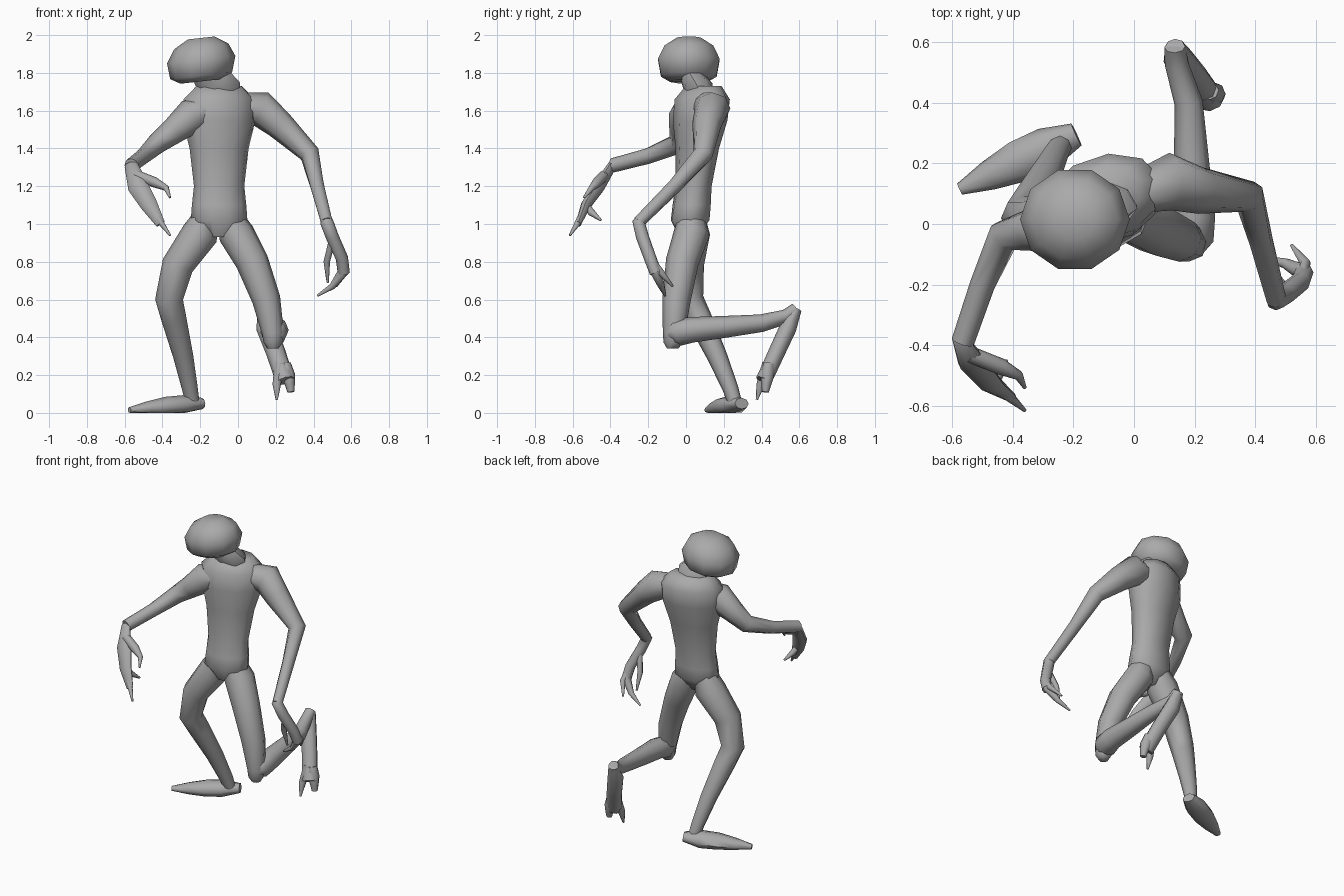
import bpy
import bmesh
from math import cos, sin, radians, tau
from mathutils import Vector, Matrix

default_cube = bpy.data.objects.get("Cube")
if default_cube:
    bpy.data.objects.remove(default_cube, do_unlink=True)

RIGHTWARD = Vector((1, 0, 0))
BACKWARD = Vector((0, 1, 0))
UPWARD = Vector((0, 0, 1))

# The whole figure has one plain grey skin
skin = bpy.data.materials.new("grey_skin")
skin.use_nodes = True
grey = (.4, .4, .4, 1)
skin.diffuse_color = grey
skin.node_tree.nodes["Principled BSDF"].inputs["Base Color"].default_value = grey


def loft(name, path, widths, flat=1, side=RIGHTWARD, axis=None, twist=0, sides=8):
    """Skin elliptical rings along a path, square to it unless an axis is given."""
    bm = bmesh.new()
    centres = [Vector(point) for point in path]
    last = len(centres) - 1
    rings = []
    for i, (centre, width) in enumerate(zip(centres, widths)):
        before = centre - centres[max(i - 1, 0)]
        after = centres[min(i + 1, last)] - centre
        along = (axis or before.normalized() + after.normalized()).normalized()
        across = (side - along * along.dot(side)).normalized()
        across = Matrix.Rotation(radians(twist) * i / last, 3, along) @ across
        outward = along.cross(across) * flat
        ring = []
        for k in range(sides):
            angle = tau * k / sides
            point = centre + width * (across * cos(angle) + outward * sin(angle))
            point.z = max(point.z, 0)  # soles rest flat on the floor
            ring.append(bm.verts.new(point))
        rings.append(ring)
    for low, high in zip(rings, rings[1:]):
        for k in range(sides):
            bm.faces.new((low[k - 1], low[k], high[k], high[k - 1]))
    bm.faces.new(rings[0])
    bm.faces.new(rings[-1])
    bmesh.ops.recalc_face_normals(bm, faces=bm.faces)
    mesh = bpy.data.meshes.new(name)
    bm.to_mesh(mesh)
    bm.free()
    mesh.materials.append(skin)
    part = bpy.data.objects.new(name, mesh)
    bpy.context.collection.objects.link(part)
    bpy.ops.object.select_all(action="DESELECT")
    part.select_set(True)
    bpy.context.view_layer.objects.active = part
    bpy.ops.object.shade_smooth_by_angle(angle=radians(60))


def limb(name, *joints, thick, thin, fall=1, flat=1, side=RIGHTWARD):
    """Loft through the joints, narrowing with the distance travelled."""
    points = [Vector(joint) for joint in joints]
    travelled = [0]
    for start, end in zip(points, points[1:]):
        travelled.append(travelled[-1] + (end - start).length)
    remaining = [1 - distance / travelled[-1] for distance in travelled]
    widths = [thin + (thick - thin) * share ** fall for share in remaining]
    widths[0] *= .6  # the root tucks into the part it grows from
    loft(name, points, widths, flat, side)


def finger(name, *joints, thick=.03):
    """A digit that narrows to a point."""
    limb(name, *joints, thick=thick, thin=.006)


# Torso leans back as it rises and twists the left shoulder backward
torso_heights = (.93, 1.02, 1.1, 1.2, 1.4, 1.55, 1.66, 1.73)
loft("torso",
     path=[(-.1, (height - .8) / 10, height) for height in torso_heights],
     widths=(.07, .15, .145, .135, .16, .2, .2, .13),
     flat=.7, axis=UPWARD, twist=22, sides=10)

# Neck and head, the head rolled to one side
limb("neck", (-.08, .1, 1.64), (-.1, .07, 1.71), (-.13, .04, 1.76), (-.18, .01, 1.82),
     thick=.14, thin=.08, flat=.65)
head_heights = (1.755, 1.785, 1.87, 1.94, 1.985)
loft("head",
     path=[(-.195, .015, height) for height in head_heights],
     widths=(.11, .165, .182, .145, .07),
     flat=.94, axis=UPWARD - RIGHTWARD / 9, sides=10)

# Left arm hangs with the forearm swung forward
left_wrist = (.47, -.25, 1.01)
left_palm = (.55, -.19, .82)
limb("left_arm",
     (0, .1, 1.63), (.12, .14, 1.61), (.22, .11, 1.525),
     (.38, .09, 1.37), (.42, -.06, 1.2), left_wrist,
     thick=.115, thin=.033, fall=2, side=RIGHTWARD + UPWARD)
limb("left_palm", (.465, -.22, 1.05), left_wrist, (.5, -.23, .93),
     left_palm, (.56, -.16, .74),
     thick=.036, thin=.032, side=BACKWARD)
finger("left_inner_finger", left_palm, (.56, -.16, .75), (.5, -.13, .67),
       (.42, -.11, .62), thick=.04)
finger("left_outer_finger", left_palm, (.565, -.13, .74), (.52, -.07, .67))
finger("left_thumb", (.5, -.22, .92), (.47, -.18, .8), (.475, -.15, .69))

# Right arm reaches forward with a drooping hand
right_wrist = (-.565, -.39, 1.31)
right_palm = (-.47, -.53, 1.1)
limb("right_arm",
     (-.15, .03, 1.6), (-.25, 0, 1.57), (-.345, -.02, 1.49),
     (-.43, -.04, 1.425), (-.5, -.2, 1.36), right_wrist,
     thick=.12, thin=.038, fall=2.5, side=RIGHTWARD - UPWARD)
loft("right_palm",
     path=((-.55, -.36, 1.32), right_wrist, (-.53, -.46, 1.2), right_palm,
           (-.41, -.57, 1)),
     widths=(.025, .038, .055, .045, .025),
     flat=.6, side=RIGHTWARD + UPWARD / 2)
finger("right_long_finger", right_palm, (-.41, -.57, 1.01), (-.36, -.615, .94))
finger("right_upper_finger", (-.54, -.43, 1.26), (-.44, -.47, 1.22),
       (-.38, -.5, 1.19), (-.36, -.54, 1.14), thick=.045)
finger("right_thumb", right_palm, (-.45, -.5, 1.06), (-.42, -.45, 1.02))

# Right leg carries the weight, its foot turned out to the side
limb("right_leg",
     (-.15, .03, 1.07), (-.2, .03, .95), (-.32, .01, .78), (-.365, .02, .6),
     (-.34, .07, .5), (-.29, .165, .3), (-.255, .235, .13), (-.24, .26, .05),
     thick=.105, thin=.037)
right_heel = Vector((-.19, .295, .05))
right_toe = Vector((-.575, .115, .015))
loft("right_foot",
     path=[right_heel.lerp(right_toe, step / 4) for step in range(5)],
     widths=(.04, .07, .07, .05, .02),
     flat=.75, side=BACKWARD)

# Left leg is bent with the shin lifted behind
left_knee = (.185, -.065, .42)
left_ankle = (.135, .585, .55)
limb("left_thigh",
     (-.06, .03, 1.07), (-.01, .03, .95), (.075, -.02, .8), (.15, -.05, .6),
     left_knee, (.185, -.07, .37), (.185, -.07, .34),
     thick=.1, thin=.03, fall=.4)
limb("left_shin",
     (.185, -.09, .41), (.19, -.05, .425), (.2, .03, .44), (.19, .2, .455),
     (.18, .4, .475), (.14, .53, .51), left_ankle,
     thick=.075, thin=.035)
limb("left_foot", left_ankle, (.15, .54, .45), (.2, .48, .32), (.24, .425, .2),
     (.25, .41, .17),
     thick=.055, thin=.05, flat=.85)
finger("left_inner_toe", (.22, .43, .26), (.205, .395, .15), (.205, .375, .07),
       thick=.045)
limb("left_outer_toe", (.25, .44, .26), (.265, .43, .2), (.275, .425, .15),
     (.28, .42, .11),
     thick=.05, thin=.018)
